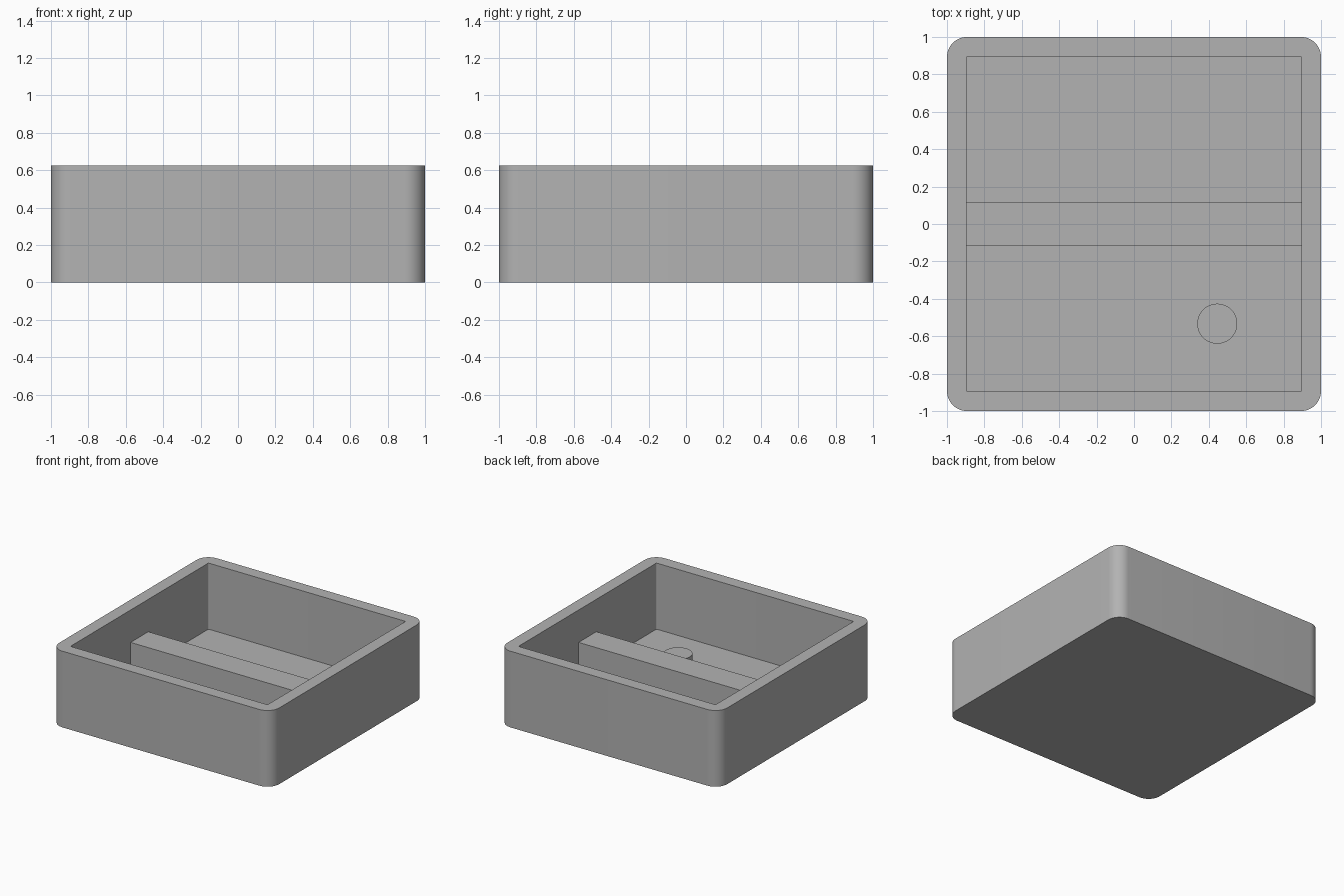
import bpy, bmesh, math

cube = bpy.data.objects.get("Cube")
if cube:
    bpy.data.objects.remove(cube, do_unlink=True)

HEIGHT, FLOOR, INNER = 0.626, 0.083, 0.896
BAR_TOP, BAR_HALF = 0.36, 0.115
PEG_TOP, PEG_R = 0.143, 0.107
SEGMENTS = 12

grey = bpy.data.materials.new("plain grey")
grey.use_nodes = True
colour = (0.45, 0.45, 0.45, 1)
grey.diffuse_color = colour
grey.node_tree.nodes["Principled BSDF"].inputs["Base Color"].default_value = colour


def finish(bm, name):
    bmesh.ops.recalc_face_normals(bm, faces=bm.faces)
    mesh = bpy.data.meshes.new(name)
    bm.to_mesh(mesh)
    bm.free()
    mesh.materials.append(grey)
    obj = bpy.data.objects.new(name, mesh)
    bpy.context.collection.objects.link(obj)
    bpy.ops.object.select_all(action='DESELECT')
    obj.select_set(True)
    bpy.context.view_layer.objects.active = obj
    bpy.ops.object.shade_smooth_by_angle(angle=math.radians(30))
    return obj


def rounded_square(bm, half, radius, z):
    ring = []
    for quarter, (sx, sy) in enumerate([(1, 1), (-1, 1), (-1, -1), (1, -1)]):
        for i in range(SEGMENTS + 1):
            a = (quarter + i / SEGMENTS) * math.pi / 2
            ring.append(bm.verts.new((sx * (half - radius) + radius * math.cos(a),
                                      sy * (half - radius) + radius * math.sin(a), z)))
    return ring


# Open tray: outer wall, rim, inner wall and floor
bm = bmesh.new()
rings = [rounded_square(bm, 1, 0.107, 0),
         rounded_square(bm, 1, 0.107, HEIGHT),
         rounded_square(bm, INNER, 0.008, HEIGHT),
         rounded_square(bm, INNER, 0.008, FLOOR)]
for low, high in zip(rings, rings[1:]):
    for i in range(len(low)):
        j = (i + 1) % len(low)
        bm.faces.new((low[i], low[j], high[j], high[i]))
bm.faces.new(rings[0])
bm.faces.new(rings[-1])
finish(bm, "tray")

# Divider bar across the floor
bm = bmesh.new()
bmesh.ops.create_cube(bm, size=1)
bmesh.ops.scale(bm, vec=(2 * INNER, 2 * BAR_HALF, BAR_TOP - FLOOR), verts=bm.verts)
bmesh.ops.translate(bm, vec=(0, 0, (BAR_TOP + FLOOR) / 2), verts=bm.verts)
finish(bm, "divider_bar")

# Short round peg in the front compartment
bm = bmesh.new()
bmesh.ops.create_cone(bm, cap_ends=True, segments=48, radius1=PEG_R, radius2=PEG_R,
                      depth=PEG_TOP - FLOOR)
bmesh.ops.translate(bm, vec=(0.445, -0.533, (PEG_TOP + FLOOR) / 2), verts=bm.verts)
finish(bm, "floor_peg")
